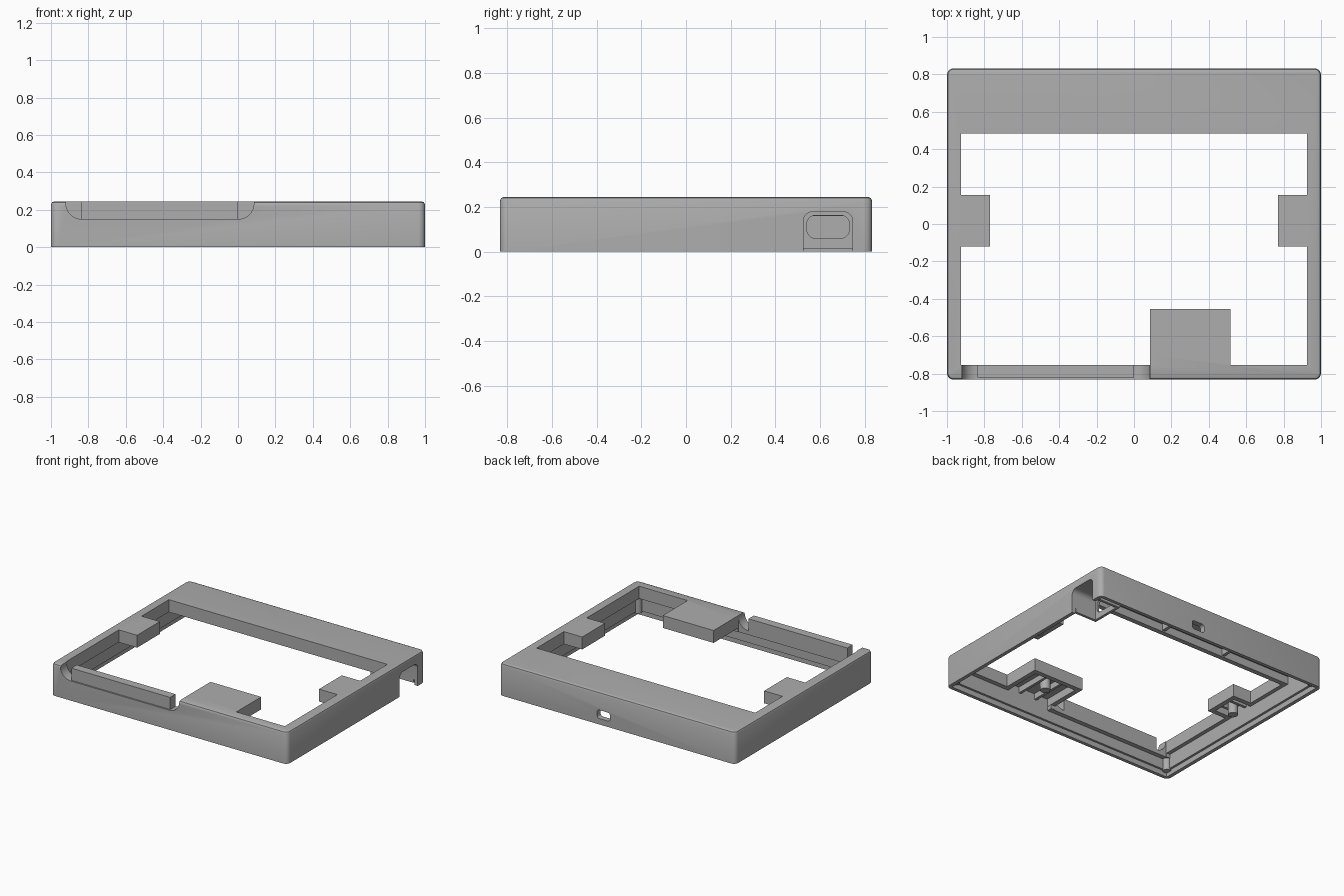
import bpy, bmesh, math
from mathutils import Vector

if "Cube" in bpy.data.objects:
    bpy.data.objects.remove(bpy.data.objects["Cube"])

grey = bpy.data.materials.new("plain grey")
grey.use_nodes = True
colour = (0.42, 0.42, 0.42, 1)
grey.diffuse_color = colour
grey.node_tree.nodes["Principled BSDF"].inputs["Base Color"].default_value = colour


def finish(bm, name):
    bmesh.ops.recalc_face_normals(bm, faces=bm.faces)
    mesh = bpy.data.meshes.new(name)
    bm.to_mesh(mesh)
    bm.free()
    mesh.materials.append(grey)
    ob = bpy.data.objects.new(name, mesh)
    bpy.context.collection.objects.link(ob)
    return ob


def prism(name, outline, axis, low, high):
    """Extrude a 2D outline along an axis (0 = x, 1 = y, 2 = z)."""
    bm = bmesh.new()
    verts = []
    for p in outline:
        co = list(p)
        co.insert(axis, low)
        verts.append(bm.verts.new(co))
    face = bm.faces.new(verts)
    out = bmesh.ops.extrude_face_region(bm, geom=[face])
    move = Vector((0, 0, 0))
    move[axis] = high - low
    bmesh.ops.translate(bm, verts=[v for v in out["geom"] if isinstance(v, bmesh.types.BMVert)], vec=move)
    return finish(bm, name)


def rect(x0, x1, y0, y1, low=0.0, high=0.0):
    """Rectangle outline with rounded lower and upper corners."""
    pts = []
    corners = [(x0, y0, 1, 1, low, 180), (x1, y0, -1, 1, low, 270),
               (x1, y1, -1, -1, high, 0), (x0, y1, 1, -1, high, 90)]
    for x, y, sx, sy, r, start in corners:
        steps = 8 if r else 0
        for i in range(steps + 1):
            a = math.radians(start + 90 * i / max(steps, 1))
            pts.append((x + sx * r + r * math.cos(a), y + sy * r + r * math.sin(a)))
    return pts


def box(name, x, y, z):
    return prism(name, rect(*x, *y), 2, *z)


def post(name, x, y, r, z0, z1):
    ring = [(x + r * math.cos(a * math.tau / 24), y + r * math.sin(a * math.tau / 24)) for a in range(24)]
    return prism(name, ring, 2, z0, z1)


def combine(target, other, operation="DIFFERENCE"):
    mod = target.modifiers.new("combine", "BOOLEAN")
    mod.operation = operation
    mod.solver = "EXACT"
    mod.object = other
    bpy.context.view_layer.objects.active = target
    bpy.ops.object.modifier_apply(modifier=mod.name)
    bpy.data.objects.remove(other)


def offset(outline, d):
    """Grow a counter-clockwise right-angled outline."""
    out = []
    for i, p in enumerate(outline):
        a, b, c = Vector(outline[i - 1]), Vector(p), Vector(outline[(i + 1) % len(outline)])
        n1, n2 = (b - a).normalized(), (c - b).normalized()
        out.append((b.x + d * (n1.y + n2.y), b.y - d * (n1.x + n2.x)))
    return out


# Outer case: rounded corners and a small chamfer round the top
W, D, H = 1.0, 0.832, 0.245
case = box("case_frame", (-W, W), (-D, D), (0, H))
bm = bmesh.new()
bm.from_mesh(case.data)
upright = [e for e in bm.edges if abs(e.verts[0].co.z - e.verts[1].co.z) > 0.1]
bmesh.ops.bevel(bm, geom=upright, offset=0.035, segments=4, profile=0.5, affect="EDGES")
rim = [e for e in bm.edges if all(v.co.z > H - 0.001 for v in e.verts)]
bmesh.ops.bevel(bm, geom=rim, offset=0.018, segments=2, profile=0.5, affect="EDGES")
bm.to_mesh(case.data)
bm.free()

# Hollow underside with a stepped lower lip
combine(case, box("cavity", (-0.955, 0.955), (-0.79, 0.79), (-0.1, 0.21)))
combine(case, box("lip", (-0.972, 0.972), (-0.806, 0.806), (-0.1, 0.04)))

# Opening outline with two side tabs and a front tab
right = [(0.925, -0.755), (0.925, -0.12), (0.77, -0.12), (0.77, 0.155), (0.925, 0.155), (0.925, 0.485)]
left = [(-x, y) for x, y in reversed(right)]
front = [(0.085, -0.755), (0.085, -0.455), (0.515, -0.455), (0.515, -0.755)]
opening = right + left + front

# Skirt hanging round the opening
skirt = prism("skirt", offset(opening, 0.037), 2, 0.15, 0.22)
combine(skirt, prism("skirt_hole", offset(opening, -0.001), 2, 0.1, 0.3))
combine(case, skirt, "UNION")
combine(case, box("sill", (-0.96, 0.12), (-0.81, -0.75), (0.12, 0.2)), "UNION")
combine(case, prism("opening", opening, 2, -0.1, 0.5))

# Front notch with rounded lower corners
combine(case, prism("notch", rect(-0.92, 0.085, 0.15, 0.4, low=0.084), 1, -0.95, -0.70))

# Side port arch and small back hole
combine(case, prism("port_arch", rect(0.525, 0.745, -0.1, 0.178, high=0.04), 0, 0.9, 1.1))
combine(case, prism("back_hole", rect(0.06, 0.17, 0.045, 0.11, 0.02, 0.02), 1, 0.7, 0.9))

# Recessed port housing behind the arch
housing = prism("port_housing", rect(0.505, 0.765, 0.015, 0.2, high=0.05), 0, 0.77, 0.965)
combine(housing, prism("inside", rect(0.525, 0.745, -0.1, 0.178, high=0.04), 0, 0.79, 1.1))
combine(housing, prism("slot", rect(0.54, 0.73, 0.06, 0.163, 0.04, 0.04), 0, 0.7, 1.0))

parts = [case, housing]

# Bar standing in the notch
parts.append(box("notch_bar", (-0.837, 0.0), (-0.82, -0.755), (0.148, 0.243)))

# Ribs under the back band
for i, x in enumerate((-0.37, 0.17)):
    parts.append(box(f"back_rib_{i + 1}", (x - 0.012, x + 0.012), (0.5, 0.8), (0.16, 0.22)))

# Ribs and post under the front tab
for i, x in enumerate((0.23, 0.37)):
    parts.append(box(f"front_tab_rib_{i + 1}", (x - 0.01, x + 0.01), (-0.8, -0.47), (0.165, 0.22)))
parts.append(post("front_tab_post", 0.3, -0.6, 0.035, 0.13, 0.22))

# Mirrored ribs and posts under the side tabs and in the corners
for side, s in (("left", 1), ("right", -1)):
    for i, y in enumerate((-0.03, 0.065)):
        xs = sorted((s * 0.785, s * 0.96))
        parts.append(box(f"{side}_tab_rib_{i + 1}", xs, (y - 0.01, y + 0.01), (0.165, 0.22)))
    parts.append(post(f"{side}_tab_post", s * 0.88, 0.018, 0.035, 0.1, 0.22))
    for end, y in (("front", -0.785), ("back", 0.785)):
        parts.append(post(f"{side}_{end}_post", s * 0.955, y, 0.03, 0.03, 0.22))

for ob in parts:
    bpy.ops.object.select_all(action="DESELECT")
    ob.select_set(True)
    bpy.context.view_layer.objects.active = ob
    bpy.ops.object.shade_smooth_by_angle(angle=math.radians(30))
